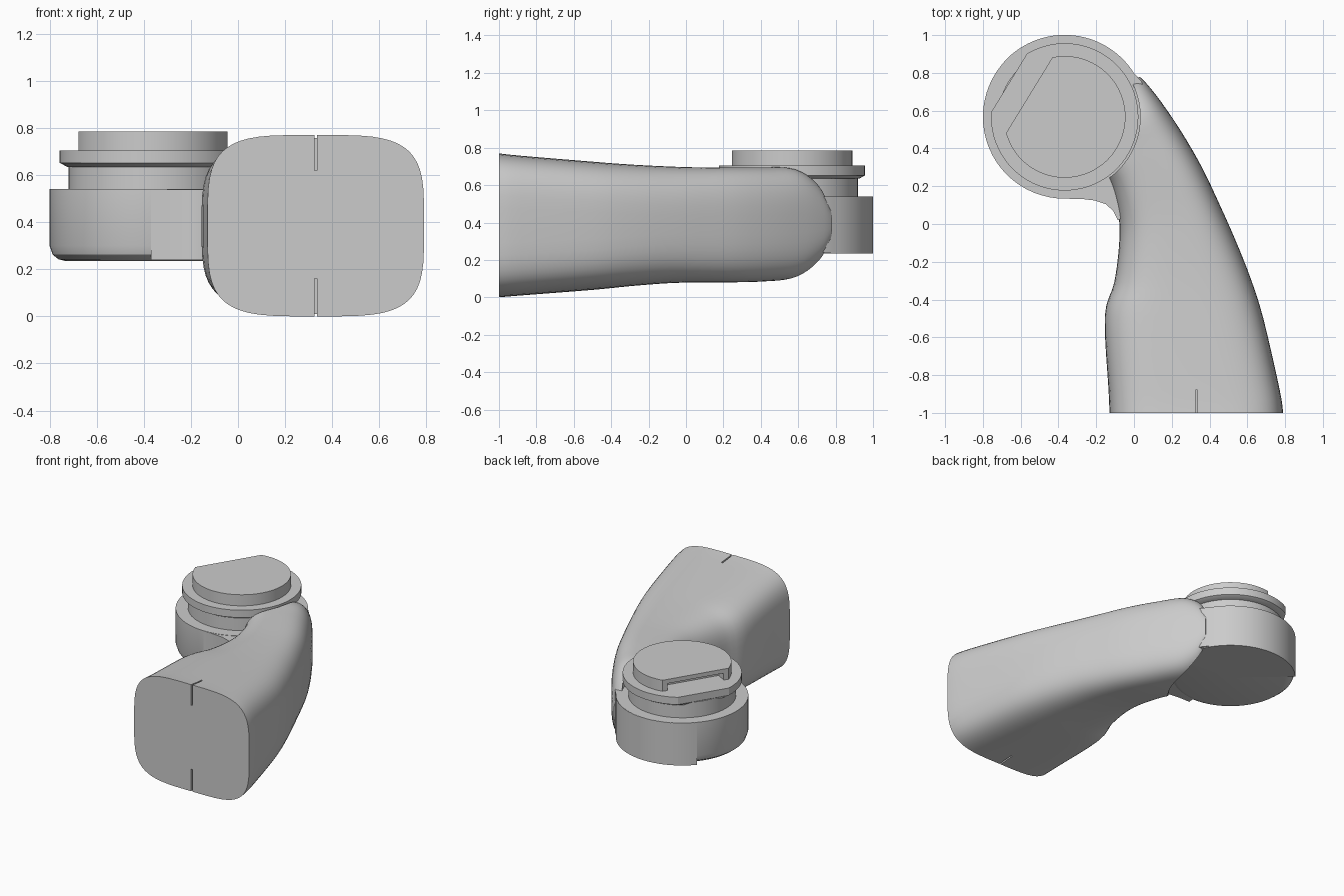
import bpy, bmesh, math
from mathutils import Vector

cube = bpy.data.objects.get("Cube")
if cube:
    bpy.data.objects.remove(cube, do_unlink=True)

GREY = (0.6, 0.6, 0.6, 1)
grey = bpy.data.materials.new("light_grey")
grey.use_nodes = True
grey.diffuse_color = GREY
grey.node_tree.nodes["Principled BSDF"].inputs["Base Color"].default_value = GREY

CX, CY = -0.367, 0.567      # axis of the round joint
FLAT = math.radians(148.5)  # direction of the flats on flange and cap


def finish(name, bm):
    bmesh.ops.recalc_face_normals(bm, faces=bm.faces)
    mesh = bpy.data.meshes.new(name)
    bm.to_mesh(mesh)
    bm.free()
    mesh.materials.append(grey)
    ob = bpy.data.objects.new(name, mesh)
    bpy.context.collection.objects.link(ob)
    return ob


def loft(name, rings):
    """Skin a list of equal-length closed rings and cap both ends."""
    bm = bmesh.new()
    loops = [[bm.verts.new(p) for p in ring] for ring in rings]
    n = len(loops[0])
    for a, b in zip(loops, loops[1:]):
        for i in range(n):
            j = (i + 1) % n
            bm.faces.new((a[i], a[j], b[j], b[i]))
    bm.faces.new(loops[0])
    bm.faces.new(loops[-1])
    return finish(name, bm)


def arc(r, start=0, end=360, n=64):
    closed = end - start == 360
    steps = n if closed else n - 1
    angles = [math.radians(start + (end - start) * i / steps) for i in range(n)]
    return [(CX + r * math.cos(a), CY + r * math.sin(a)) for a in angles]


def clipped(r, d):
    """Circle with one flat at distance d from the centre."""
    half = math.degrees(math.acos(d / r))
    mid = math.degrees(FLAT)
    return arc(r, mid + half, mid + 360 - half)


def prism(name, outline, z0, z1):
    return loft(name, [[(x, y, z) for x, y in outline] for z in (z0, z1)])


def lathe(name, profile):
    return loft(name, [[(x, y, z) for x, y in arc(r)] for r, z in profile])


def box(name, x0, x1, y0, y1, z0, z1):
    return prism(name, [(x0, y0), (x1, y0), (x1, y1), (x0, y1)], z0, z1)


def smooth(ob):
    bpy.ops.object.select_all(action='DESELECT')
    ob.select_set(True)
    bpy.context.view_layer.objects.active = ob
    bpy.ops.object.shade_smooth_by_angle(angle=math.radians(30))


def cut(ob, cutters):
    for c in cutters:
        mod = ob.modifiers.new("cut", 'BOOLEAN')
        mod.operation = 'DIFFERENCE'
        mod.solver = 'EXACT'
        mod.object = c
    bpy.context.view_layer.update()
    mesh = bpy.data.meshes.new_from_object(
        ob.evaluated_get(bpy.context.evaluated_depsgraph_get()))
    ob.modifiers.clear()
    ob.data = mesh
    for c in cutters:
        bpy.data.objects.remove(c, do_unlink=True)


# Curved arm: inner edge x, y, outer edge x, y, bottom, top, squareness
sections = [
    (-0.13, -1.0, 0.79, -1.0, 0.0, 0.77, 4.0),
    (-0.135, -0.88, 0.772, -0.88, 0.01, 0.757, 4.0),
    (-0.155, -0.49, 0.685, -0.5, 0.04, 0.725, 3.7),
    (-0.105, -0.31, 0.615, -0.28, 0.06, 0.71, 3.4),
    (-0.08, -0.12, 0.535, -0.08, 0.075, 0.70, 3.2),
    (-0.08, 0.03, 0.455, 0.1, 0.08, 0.695, 3.2),
    (-0.12, 0.2, 0.36, 0.3, 0.08, 0.695, 3.2),
    (-0.18, 0.32, 0.25, 0.49, 0.085, 0.695, 3.2),
    (-0.23, 0.43, 0.145, 0.645, 0.10, 0.69, 3.2),
    (-0.26, 0.52, 0.07, 0.74, 0.16, 0.63, 3.0),
    (-0.27, 0.58, 0.03, 0.78, 0.25, 0.53, 3.0),
]


def blend(i, t):
    """Catmull-Rom value between sections i and i + 1."""
    last = len(sections) - 1
    p = [sections[min(max(k, 0), last)] for k in (i - 1, i, i + 1, i + 2)]
    return [b + 0.5 * t * (c - a + t * (2*a - 5*b + 4*c - d + t * (3*(b - c) + d - a)))
            for a, b, c, d in zip(*p)]


def section_ring(s, n=56):
    inner, outer = Vector((s[0], s[1], 0)), Vector((s[2], s[3], 0))
    mid, half = (inner + outer) / 2, (outer - inner) / 2
    zc, zh, e = (s[4] + s[5]) / 2, (s[5] - s[4]) / 2, 2 / s[6]
    ring = []
    for k in range(n):
        a = 2 * math.pi * (k + 0.5) / n
        u = math.copysign(abs(math.cos(a)) ** e, math.cos(a))
        v = math.copysign(abs(math.sin(a)) ** e, math.sin(a))
        p = mid + half * u
        ring.append((p.x, p.y, zc + zh * v))
    return ring


STEPS = 4
rows = [blend(i, k / STEPS) for i in range(len(sections) - 1) for k in range(STEPS)]
rows.append(sections[-1])
arm = loft("arm", [section_ring(s) for s in rows])

# Clear room around the joint and cut the two seam slits at the front end
cut(arm, [
    prism("upper_clearance", arc(0.40), 0.53, 1.0),
    prism("lower_clearance", arc(0.42), -0.2, 0.245),
    box("upper_slit", 0.325, 0.335, -1.1, -0.88, 0.62, 0.9),
    box("lower_slit", 0.325, 0.335, -1.1, -0.88, -0.1, 0.16),
])
smooth(arm)

# Round joint body: softened lower rim, sharp-edged on the rear side
body = lathe("joint_body", [(0.365, 0.235), (0.395, 0.242), (0.42, 0.262),
                            (0.433, 0.30), (0.433, 0.54)])
smooth(body)
rear = prism("joint_rear_half", [(CX, CY)] + arc(0.434, -5, 138, 40), 0.234, 0.539)
smooth(rear)

# Fillet web that joins the arm and the joint body
web = prism("joint_web", [
    (-0.37, 0.134), (-0.28, 0.133), (-0.21, 0.125), (-0.15, 0.105), (-0.11, 0.07),
    (-0.085, 0.02), (0.1, 0.1), (0.12, 0.5), (0.04, 0.755), (-0.06, 0.865), (-0.3, 0.8),
], 0.24, 0.538)
smooth(web)

# Neck and flange
smooth(lathe("joint_neck", [(0.352, 0.53), (0.352, 0.65)]))
flange = loft("flange", [[(x, y, z) for x, y in clipped(r, d)]
                         for r, d, z in ((0.36, 0.33, 0.635), (0.39, 0.345, 0.652),
                                         (0.39, 0.345, 0.705))])
smooth(flange)

# Cap with a flat side, hollowed beneath its lip
cap = prism("cap", clipped(0.322, 0.22), 0.70, 0.785)
out = Vector((math.cos(FLAT), math.sin(FLAT)))
side = Vector((-out.y, out.x))
axis = Vector((CX, CY))
slot = [axis + out * d + side * w
        for d, w in ((0.14, -0.2), (0.3, -0.2), (0.3, 0.2), (0.14, 0.2))]
cut(cap, [prism("cap_slot", slot, 0.66, 0.755)])
smooth(cap)
